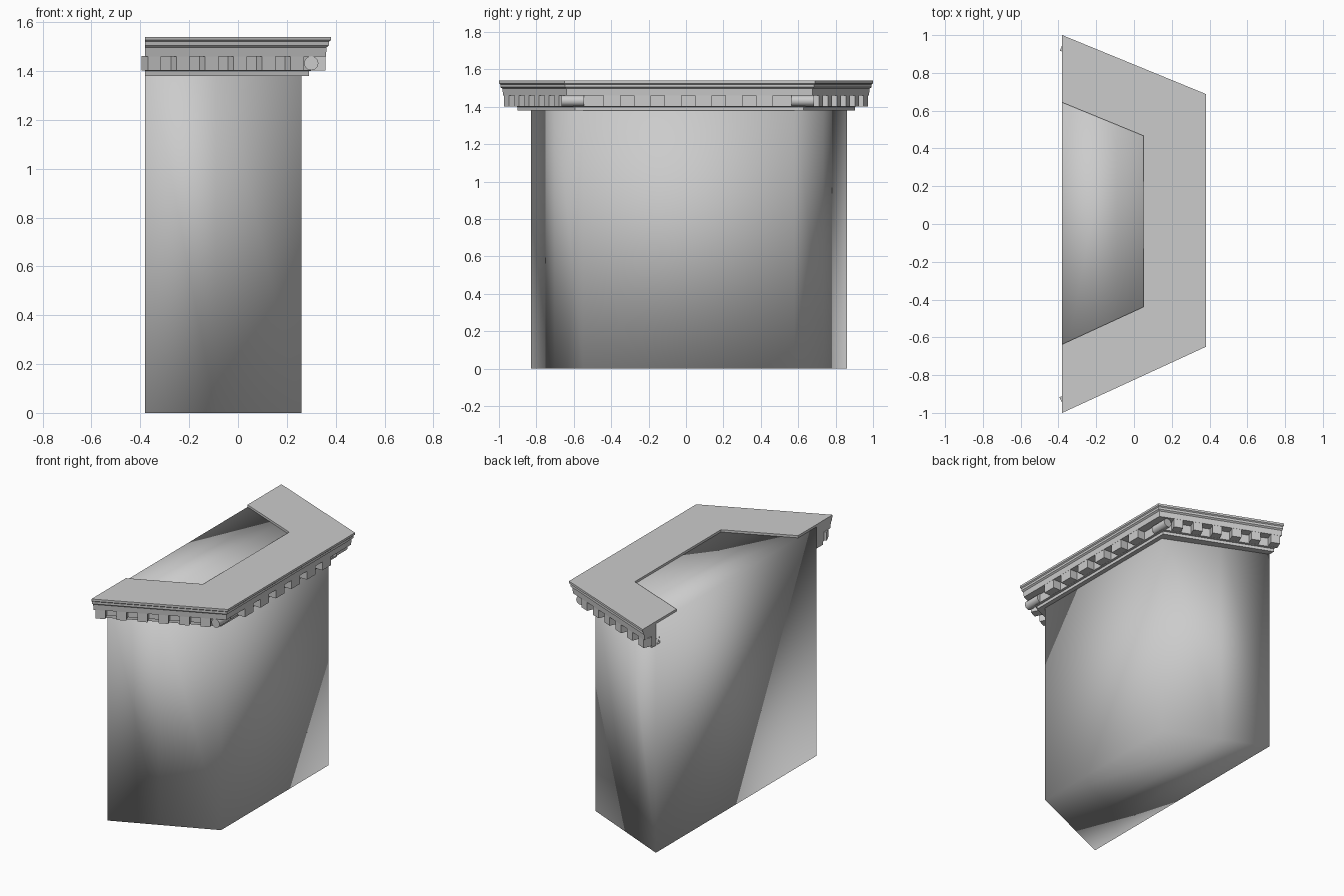
import bpy, bmesh, math
from mathutils import Matrix, Vector

if "Cube" in bpy.data.objects:
    bpy.data.objects.remove(bpy.data.objects["Cube"])

BACK, FRONT = -0.38, 0.38
# outer cornice plan: open path around the bay, from +y end to -y end
SLOPE_P, SLOPE_N = 0.41, 0.46


def side_y(x, d, s):
    """y of the slanted side line, inset by d (s = +1 or -1)."""
    m = SLOPE_P if s > 0 else SLOPE_N
    return s * (1.0 - m * (x - BACK) - d * math.sqrt(1 + m * m))


def path(d):
    x = FRONT - d
    return [(BACK, side_y(BACK, d, 1)), (x, side_y(x, d, 1)),
            (x, side_y(x, d, -1)), (BACK, side_y(BACK, d, -1))]


def finish(bm, name, smooth=None):
    bmesh.ops.recalc_face_normals(bm, faces=bm.faces)
    me = bpy.data.meshes.new(name)
    bm.to_mesh(me)
    bm.free()
    ob = bpy.data.objects.new(name, me)
    bpy.context.collection.objects.link(ob)
    if smooth:
        for p in me.polygons:
            p.use_smooth = True
    if smooth == "angle":
        bpy.context.view_layer.objects.active = ob
        ob.select_set(True)
        bpy.ops.object.shade_smooth_by_angle(angle=math.radians(40))
        ob.select_set(False)
    return ob


# bay body: smooth shaded prism with a mid point on each slanted side
plan = [(BACK, 0.86), (-0.09, 0.733), (0.26, 0.58),
        (0.26, -0.55), (-0.09, -0.703), (BACK, -0.83)]
bm = bmesh.new()
low = [bm.verts.new((x, y, 0)) for x, y in plan]
top = [bm.verts.new((x, y, 1.525)) for x, y in plan]
n = len(plan)
for i in range(n):
    j = (i + 1) % n
    bm.faces.new((low[i], low[j], top[j], top[i]))
bm.faces.new(low)
bm.faces.new(top)
finish(bm, "bay_body", smooth=True)

# cornice: stepped profile (inset, height) swept around three sides
profile = [(0.33, 1.54), (0, 1.54), (0, 1.526), (0.007, 1.52), (0.007, 1.505),
           (0.017, 1.497), (0.02, 1.46), (0.075, 1.46), (0.075, 1.402),
           (0.09, 1.40), (0.09, 1.38), (0.17, 1.38), (0.17, 1.524), (0.33, 1.524)]
bm = bmesh.new()
rows = [[bm.verts.new((x, y, z)) for x, y in path(d)] for d, z in profile]
for i in range(len(rows)):
    a, b = rows[i], rows[(i + 1) % len(rows)]
    for k in range(3):
        bm.faces.new((a[k], a[k + 1], b[k + 1], b[k]))
bm.faces.new([r[0] for r in rows])
bm.faces.new([r[3] for r in rows])
finish(bm, "cornice")

# dentils: rows of small blocks under the cornice
DEPTH, HEIGHT, ZMID = 0.06, 0.058, 1.432


def block(bm, x, y, angle, width):
    """Block whose outer face centre is (x, y); angle is the outward direction."""
    out = Vector((math.cos(angle), math.sin(angle), 0))
    c = Vector((x, y, ZMID)) - out * DEPTH / 2
    m = (Matrix.Translation(c) @ Matrix.Rotation(angle, 4, 'Z')
         @ Matrix.Diagonal((DEPTH, width, HEIGHT, 1)))
    bmesh.ops.create_cube(bm, size=1, matrix=m)


bm = bmesh.new()
for k in range(6):
    block(bm, FRONT - 0.021, -0.395 + 0.163 * k, 0, 0.09)
finish(bm, "front_dentils")

for s, m, name in ((1, SLOPE_P, "back_dentils"), (-1, SLOPE_N, "side_dentils")):
    bm = bmesh.new()
    for k in range(6):
        x = -0.342 + 0.117 * k
        block(bm, x, side_y(x, 0.021, s), s * math.atan2(1, m), 0.06)
    finish(bm, name)

# rounded corner drops at the two front corners
for y, name in ((0.625, "corner_drop_back"), (-0.605, "corner_drop_front")):
    bm = bmesh.new()
    m = Matrix.Translation((0.3, y, 1.432)) @ Matrix.Rotation(math.pi / 2, 4, 'X')
    bmesh.ops.create_cone(bm, cap_ends=True, segments=20, radius1=0.029,
                          radius2=0.029, depth=0.12, matrix=m)
    finish(bm, name, smooth="angle")
